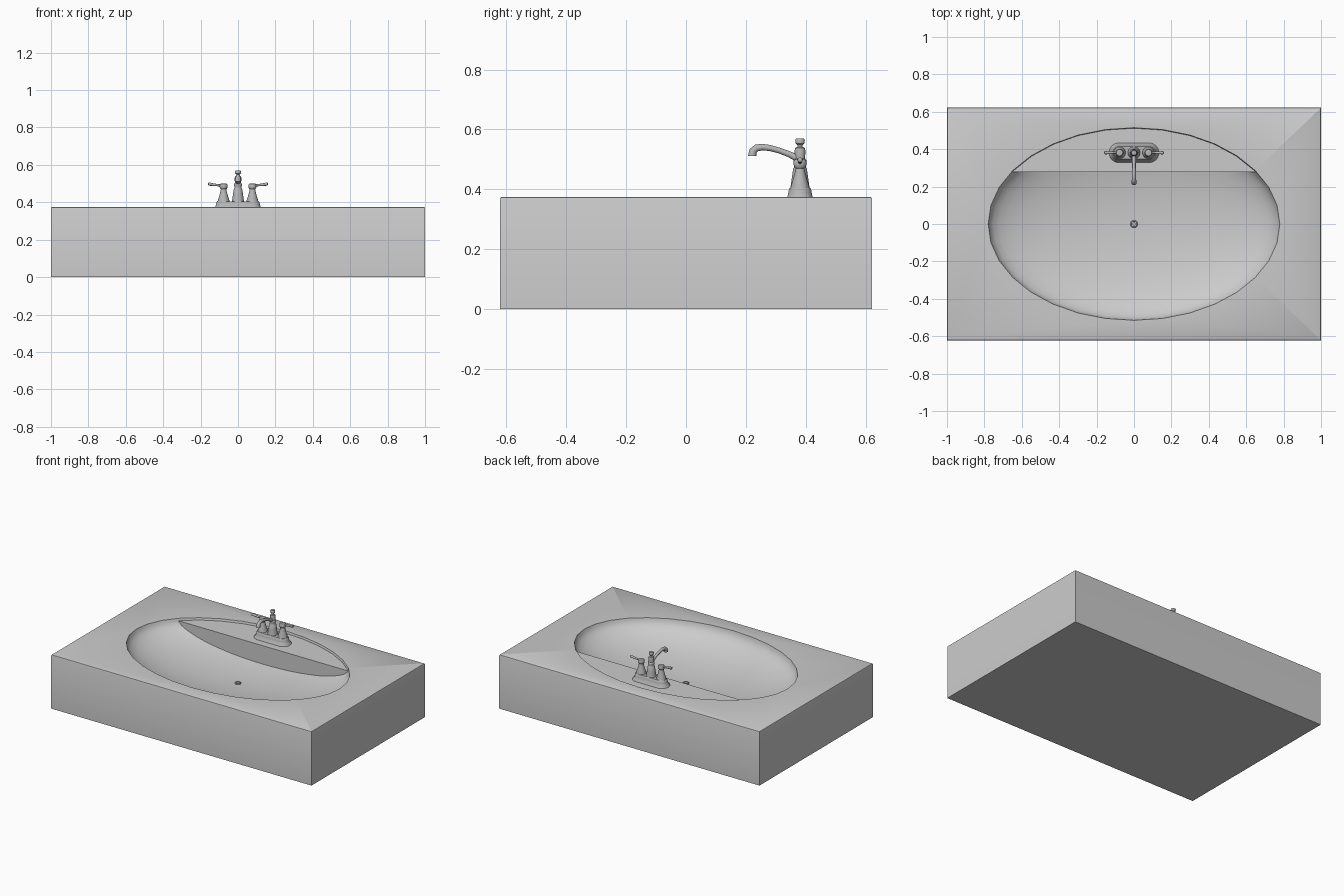
import bpy, bmesh, math
from mathutils import Vector

if "Cube" in bpy.data.objects:
    bpy.data.objects.remove(bpy.data.objects["Cube"])


def material(name, v):
    m = bpy.data.materials.new(name)
    m.diffuse_color = (v, v, v, 1)
    m.use_nodes = True
    m.node_tree.nodes["Principled BSDF"].inputs["Base Color"].default_value = m.diffuse_color
    return m


CERAMIC = material("ceramic grey", 0.6)
METAL = material("brushed metal grey", 0.47)


def finish(name, bm, mat, angle=40):
    bmesh.ops.recalc_face_normals(bm, faces=bm.faces[:])
    me = bpy.data.meshes.new(name)
    bm.to_mesh(me)
    bm.free()
    ob = bpy.data.objects.new(name, me)
    bpy.context.collection.objects.link(ob)
    me.materials.append(mat)
    smooth(ob, angle)
    return ob


def smooth(ob, angle):
    bpy.ops.object.select_all(action='DESELECT')
    ob.select_set(True)
    bpy.context.view_layer.objects.active = ob
    bpy.ops.object.shade_smooth_by_angle(angle=math.radians(angle))


def box(name, lo, hi, bevel=0):
    bm = bmesh.new()
    bmesh.ops.create_cube(bm, size=1)
    for v in bm.verts:
        v.co = [lo[i] + (v.co[i] + 0.5) * (hi[i] - lo[i]) for i in range(3)]
    if bevel:
        top = [e for e in bm.edges if all(v.co.z > hi[2] - 1e-4 for v in e.verts)]
        bmesh.ops.bevel(bm, geom=top, offset=bevel, segments=2, profile=0.5, affect='EDGES')
    return finish(name, bm, CERAMIC)


def loft(name, rings, mat=METAL, angle=40):
    """Skin a stack of equal-length closed rings and cap both ends."""
    bm = bmesh.new()
    rows = [[bm.verts.new(p) for p in r] for r in rings]
    n = len(rows[0])
    for a, b in zip(rows, rows[1:]):
        for i in range(n):
            bm.faces.new((a[i], a[(i + 1) % n], b[(i + 1) % n], b[i]))
    bm.faces.new(rows[0])
    bm.faces.new(rows[-1])
    return finish(name, bm, mat, angle)


def circle(c, r, u, w, n=24):
    c, u, w = Vector(c), Vector(u), Vector(w)
    return [c + r * (math.cos(t) * u + math.sin(t) * w)
            for t in (2 * math.pi * i / n for i in range(n))]


def lathe(name, x, y, profile, mat=METAL):
    return loft(name, [circle((x, y, z), r, (1, 0, 0), (0, 1, 0)) for r, z in profile], mat)


def subtract(target, cutter):
    mod = target.modifiers.new("cut", 'BOOLEAN')
    mod.operation, mod.solver, mod.object = 'DIFFERENCE', 'EXACT', cutter
    bpy.ops.object.select_all(action='DESELECT')
    target.select_set(True)
    bpy.context.view_layer.objects.active = target
    bpy.ops.object.modifier_apply(modifier=mod.name)
    bpy.data.objects.remove(cutter)


# Basin block with an oval bowl and a slightly sunken tap ledge at the back
TOP, LEDGE, FY = 0.375, 0.36, 0.381
basin = box("basin", (-1, -0.622, 0), (1, 0.622, TOP), 0.007)
bm = bmesh.new()
bmesh.ops.create_uvsphere(bm, u_segments=32, v_segments=24, radius=1)
for v in bm.verts:
    v.co = (v.co.x * 0.78, v.co.y * 0.515, v.co.z * 0.171 + TOP + 0.0005)
bowl = finish("bowl_cutter", bm, CERAMIC)
subtract(bowl, box("ledge_cutter", (-0.9, 0.277, 0), (0.9, 0.7, LEDGE)))
subtract(basin, bowl)
smooth(basin, 30)

# Drain ring
lathe("drain", 0, 0, [(0.02, 0.198), (0.02, 0.209), (0.017, 0.212),
                      (0.013, 0.212), (0.012, 0.208), (0.002, 0.208)])


# Oval tap base plate
def stadium(half, r, z, n=32):
    pts = []
    for i in range(n):
        t = 2 * math.pi * (i + 0.5) / n
        c = math.cos(t)
        pts.append((r * c + math.copysign(half - r, c), FY + r * math.sin(t), z))
    return pts


loft("tap_base", [stadium(*s) for s in
                  [(0.134, 0.053, LEDGE - 0.002), (0.132, 0.051, 0.364), (0.121, 0.042, 0.375),
                   (0.117, 0.039, 0.39), (0.115, 0.037, 0.401), (0.111, 0.033, 0.405)]])

# Centre column with lift knob
lathe("tap_column", 0, FY,
      [(0.033, 0.403), (0.031, 0.412), (0.027, 0.44), (0.023, 0.468), (0.02, 0.473),
       (0.018, 0.482), (0.021, 0.49), (0.021, 0.498), (0.017, 0.503), (0.018, 0.53),
       (0.016, 0.538), (0.009, 0.542), (0.009, 0.548), (0.015, 0.553), (0.016, 0.565),
       (0.013, 0.57)])

# Curved spout
path = [(0.375, 0.502, 0.012), (0.345, 0.517, 0.010), (0.31, 0.530, 0.0095),
        (0.28, 0.538, 0.010), (0.255, 0.541, 0.011), (0.236, 0.538, 0.012),
        (0.224, 0.528, 0.013), (0.221, 0.511, 0.014)]
rings = []
for i, (y, z, r) in enumerate(path):
    a, b = path[max(i - 1, 0)], path[min(i + 1, len(path) - 1)]
    d = Vector((0, b[0] - a[0], b[1] - a[1])).normalized()
    if i == len(path) - 1:
        d = Vector((0, 0, -1))
    rings.append(circle((0, y, z), r, (1, 0, 0), d.cross(Vector((1, 0, 0))), 16))
loft("spout", rings, angle=60)

# Handles on both sides: flared post with an outward lever
for side, s in (("left", -1), ("right", 1)):
    x = s * 0.077
    lathe(side + "_handle_post", x, FY,
          [(0.032, 0.403), (0.030, 0.412), (0.023, 0.435), (0.017, 0.458), (0.015, 0.47),
           (0.02, 0.476), (0.021, 0.482), (0.021, 0.494), (0.017, 0.499), (0.006, 0.501)])
    loft(side + "_lever",
         [circle((s * px, FY, pz), r, (0, 1, 0), (0, 0, 1), 16) for px, pz, r in
          [(0.075, 0.489, 0.008), (0.1, 0.491, 0.006), (0.128, 0.494, 0.0065),
           (0.15, 0.497, 0.0085), (0.157, 0.498, 0.008), (0.16, 0.498, 0.004)]])
